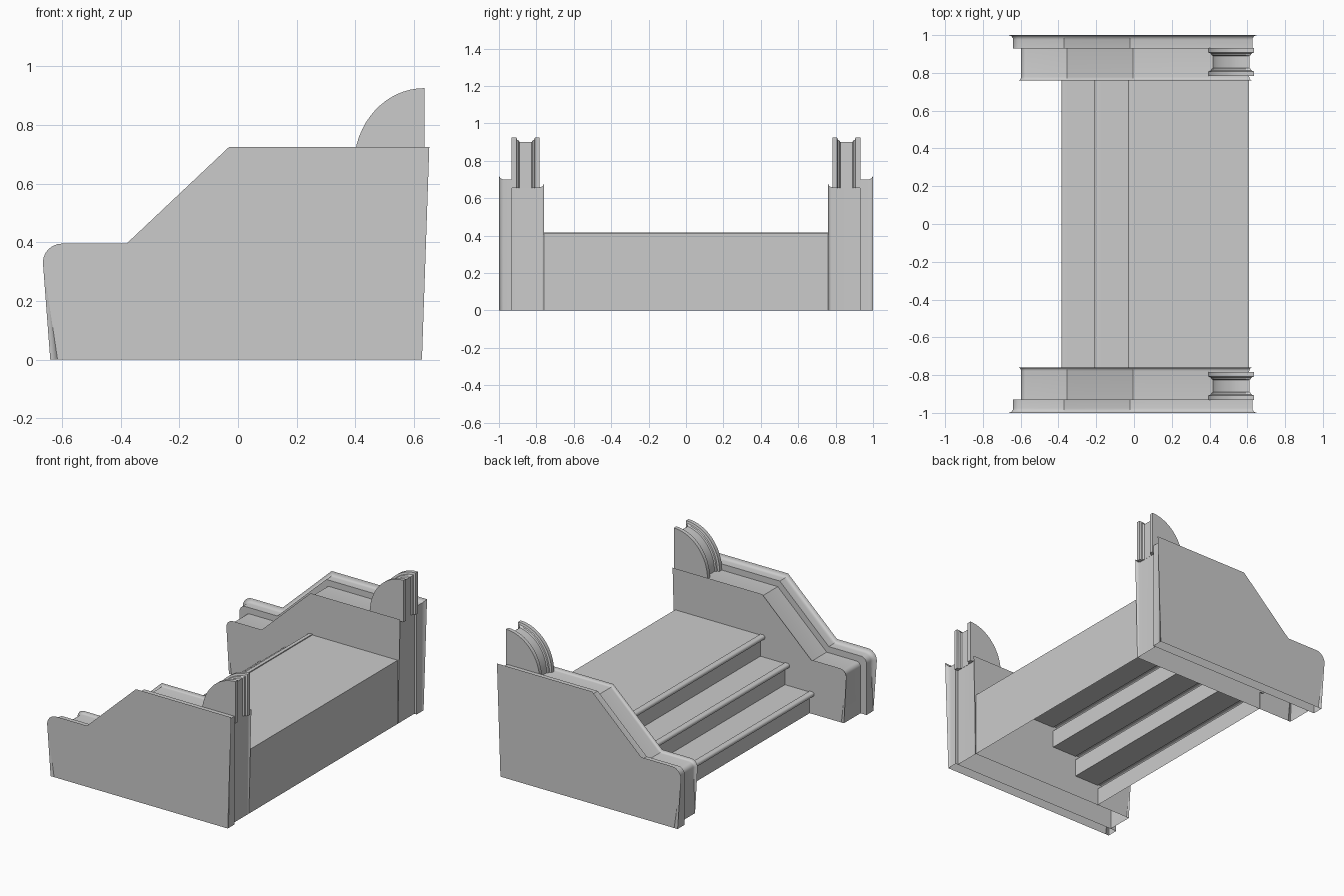
import bpy, bmesh, math
from math import sin, cos, pi

cube = bpy.data.objects.get("Cube")
if cube:
    bpy.data.objects.remove(cube, do_unlink=True)

stone = bpy.data.materials.new("plain_grey")
stone.use_nodes = True
GREY = (0.6, 0.6, 0.6, 1)
stone.diffuse_color = GREY
stone.node_tree.nodes["Principled BSDF"].inputs["Base Color"].default_value = GREY


def finish(bm, name):
    bmesh.ops.recalc_face_normals(bm, faces=bm.faces[:])
    mesh = bpy.data.meshes.new(name)
    bm.to_mesh(mesh)
    bm.free()
    ob = bpy.data.objects.new(name, mesh)
    bpy.context.collection.objects.link(ob)
    mesh.materials.append(stone)
    bpy.ops.object.select_all(action='DESELECT')
    ob.select_set(True)
    bpy.context.view_layer.objects.active = ob
    bpy.ops.object.shade_smooth_by_angle(angle=math.radians(35))
    return ob


def arc(cx, cz, rx, rz, start, end, steps):
    return [(cx + rx * cos(start + (end - start) * i / steps),
             cz + rz * sin(start + (end - start) * i / steps))
            for i in range(steps + 1)]


def loft(sections):
    """Join rings of equal length; returns the mesh and its rings."""
    bm = bmesh.new()
    rings = [[bm.verts.new((x, y, z)) for x, z in pts] for y, pts in sections]
    n = len(rings[0])
    for a, b in zip(rings, rings[1:]):
        for i in range(n):
            j = (i + 1) % n
            bm.faces.new((a[i], a[j], b[j], b[i]))
    return bm, rings


def side_wall(name, y_cap, y_far, front, back, low, high, kinks, corner, bevel, far_cap):
    # Stepped side silhouette, open underneath, softened around the cap face
    pts = [(back, 0), (back, high), (kinks[1], high), (kinks[0], low)]
    pts += arc(front + corner, low - corner, corner, corner, pi / 2, pi, 6)
    pts.append((front, 0))
    bm, rings = loft([(y_cap, pts), (y_far, pts)])
    cap = bm.faces.new(rings[0])
    if far_cap:
        bm.faces.new(rings[1])
    floor = [f for f in bm.faces if all(v.co.z < 0.001 for v in f.verts)]
    bmesh.ops.delete(bm, geom=floor, context='FACES')
    rim = [e for e in cap.edges if any(v.co.z > 0.001 for v in e.verts)]
    bmesh.ops.bevel(bm, geom=rim, offset=bevel, segments=4, profile=0.5,
                    affect='EDGES', clamp_overlap=True)
    return finish(bm, name)


def finial(name, s):
    # Quarter-round spool: two flanges with a recessed core
    def ring(inset):
        pts = arc(0.635, 0.66, 0.24 - inset, 0.265 - inset, pi / 2, pi, 16)
        pts[0] = (0.635 - inset, pts[0][1])
        pts = [(min(x, 0.635 - inset), z) for x, z in pts]
        return pts + [(0.635 - inset, 0.655)]
    stations = [(0.932, 0), (0.907, 0), (0.903, 0.013), (0.895, 0.016), (0.890, 0.024),
                (0.825, 0.024), (0.820, 0.016), (0.812, 0.013), (0.808, 0), (0.783, 0)]
    bm, rings = loft([(s * y, ring(i)) for y, i in stations])
    bm.faces.new(rings[0])
    bm.faces.new(rings[-1])
    return finish(bm, name)


for side, s in (("front", -1), ("rear", 1)):
    side_wall(side + "_outer_wall", s * 1.0, s * 0.93, -0.64, 0.627, 0.37, 0.70,
              (-0.37, -0.02), 0.04, 0.025, True)
    side_wall(side + "_inner_wall", s * 0.76, s * 0.93, -0.597, 0.61, 0.33, 0.66,
              (-0.355, -0.005), 0.03, 0.018, False)
    finial(side + "_finial", s)

# Steps: one folded sheet of back panel, deck, rounded nosings, treads and risers
RISE, RUN, NOSE = 0.137, 0.176, 0.015
path = [(0.61, 0), (0.61, 3 * RISE)]
for k in range(3):
    x, z = -k * RUN, (3 - k) * RISE
    path += [(x, z), (x, z + 0.006)]
    path += arc(x - 0.018, z + 0.006 - NOSE, NOSE, NOSE, pi / 2, pi * 1.5, 8)
    path += [(x, z + 0.006 - 2 * NOSE), (x, z - RISE)]
bm = bmesh.new()
rows = [[bm.verts.new((x, y, z)) for x, z in path] for y in (-0.768, 0.768)]
for i in range(len(path) - 1):
    a, b = rows[0][i:i + 2], rows[1][i:i + 2]
    if (a[0].co - a[1].co).length > 1e-4:
        bm.faces.new((a[0], a[1], b[1], b[0]))
bmesh.ops.remove_doubles(bm, verts=bm.verts[:], dist=0.0001)
finish(bm, "steps")
